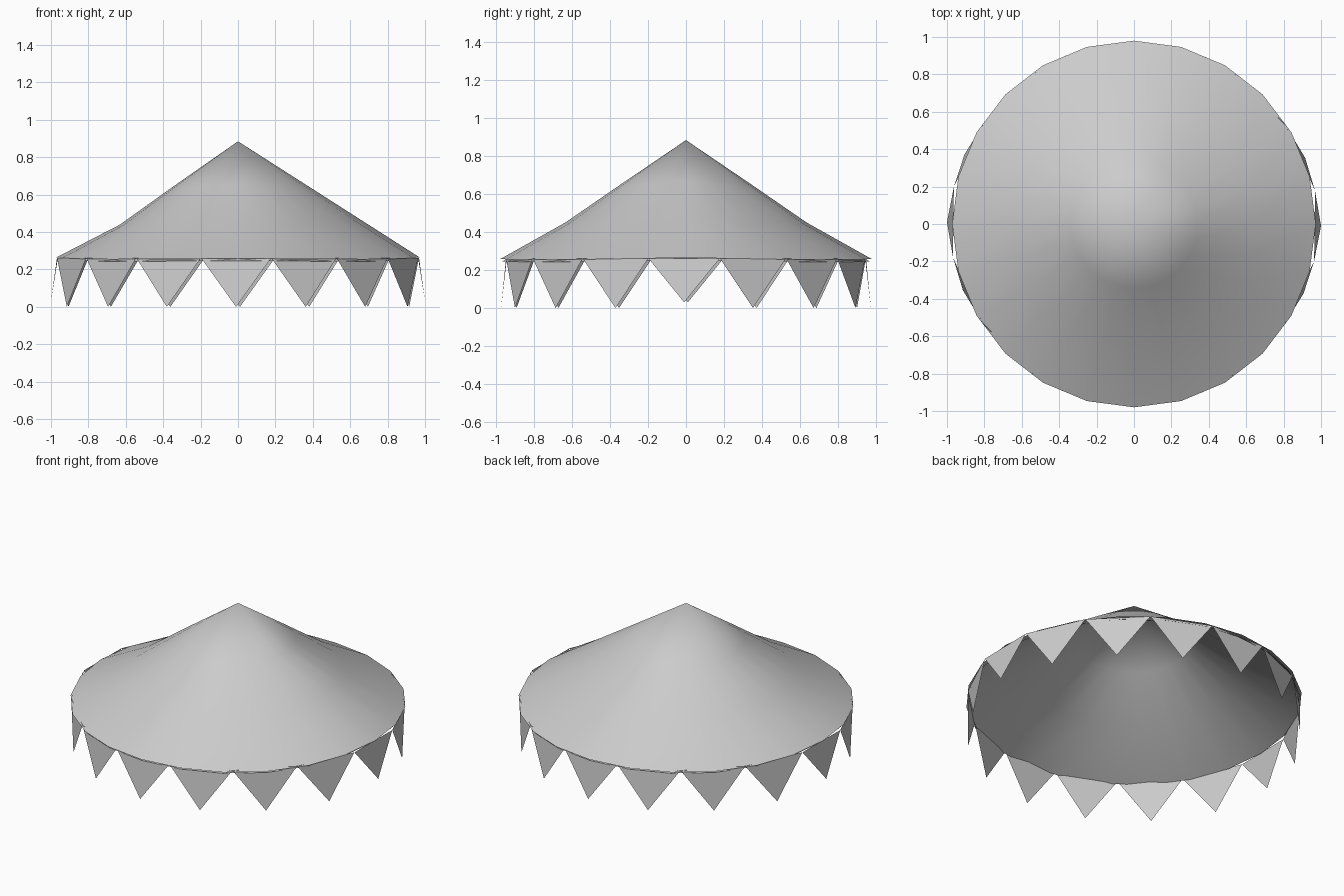
import bpy, bmesh
from math import sin, cos, pi, radians

if "Cube" in bpy.data.objects:
    bpy.data.objects.remove(bpy.data.objects["Cube"])

RIM_X, RIM_Y, RIM_Z, APEX_Z = 0.972, 0.98, 0.258, 0.885
SEG, FLAGS = 24, 16


def finish(bm, name, smooth):
    mesh = bpy.data.meshes.new(name)
    bm.to_mesh(mesh)
    bm.free()
    for p in mesh.polygons:
        p.use_smooth = smooth
    obj = bpy.data.objects.new(name, mesh)
    bpy.context.collection.objects.link(obj)
    return obj


def sheet(name, drop, shrink, inward):
    """Open cloth cone, sagging between ridges, tight along the right-hand one."""
    bm = bmesh.new()
    apex = bm.verts.new((0, 0, APEX_Z - drop))
    rings = []
    for t, sag in ((0.35, 0.02), (0.65, 0.042), (1.0, 0.0)):
        ring = []
        for i in range(SEG):
            a = 2 * pi * i / SEG
            tight = max(0.0, cos(a)) ** 8 + 0.35 * sin(a) ** 8
            rim = RIM_Z + 0.006 * cos(a) ** 8 - 0.004 * sin(2 * a) ** 2
            z = APEX_Z + (rim - APEX_Z) * t - sag * (1 - tight) - drop
            ring.append(bm.verts.new(((RIM_X - shrink) * t * cos(a),
                                      (RIM_Y - shrink) * t * sin(a), z)))
        rings.append(ring)
    for i in range(SEG):
        j = (i + 1) % SEG
        bm.faces.new((apex, rings[0][i], rings[0][j]))
        for inner, outer in zip(rings, rings[1:]):
            bm.faces.new((inner[i], outer[i], outer[j], inner[j]))
    if inward:
        bmesh.ops.reverse_faces(bm, faces=bm.faces[:])
    return finish(bm, name, True)


# Canopy cloth and the lining just beneath it
sheet("canopy", 0.0, 0.0, False)
sheet("canopy_lining", 0.012, 0.012, True)

# Pennants: sixteen flat triangles hanging from the rim, flaring slightly outward
bm = bmesh.new()
for i in range(FLAGS):
    a = 2 * pi * i / FLAGS - radians(0.6)
    h = pi / FLAGS
    left, right = [bm.verts.new(((0.963 + 0.025 * cos(b) ** 8) * cos(b),
                                 0.965 * sin(b), RIM_Z + 0.004))
                   for b in (a - h, a + h)]
    tip = bm.verts.new(((0.97 + 0.03 * cos(a) ** 8) * cos(a),
                        (0.93 + 0.045 * abs(sin(a))) * sin(a),
                        0.03 if i in (0, FLAGS // 2) else 0.0))
    bm.faces.new((left, tip, right))
finish(bm, "pennants", False)
